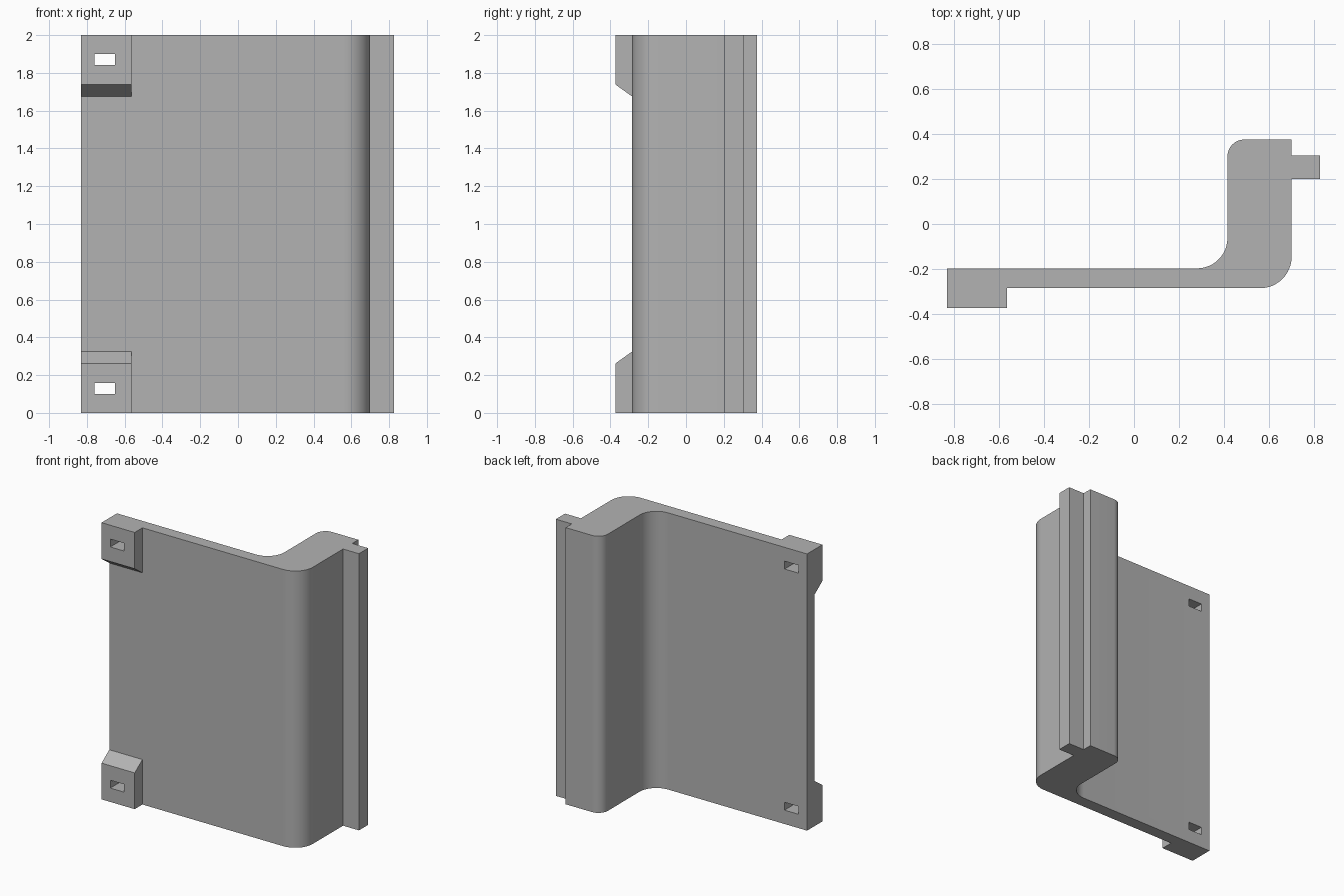
import bpy, bmesh, math
from mathutils import Vector

cube = bpy.data.objects.get("Cube")
if cube:
    bpy.data.objects.remove(cube, do_unlink=True)

GREY = (0.45, 0.45, 0.45, 1)
grey = bpy.data.materials.new("plain grey")
grey.use_nodes = True
grey.diffuse_color = GREY
grey.node_tree.nodes["Principled BSDF"].inputs["Base Color"].default_value = GREY


def arc(cx, cy, r, start, end, steps=12):
    """Points along a circular corner, angles in degrees."""
    angles = [math.radians(start + (end - start) * i / steps) for i in range(steps + 1)]
    return [(cx + r * math.cos(a), cy + r * math.sin(a)) for a in angles]


def extrude(name, points, offset):
    """Solid made by sweeping a flat outline along an offset."""
    bm = bmesh.new()
    face = bm.faces.new([bm.verts.new(p) for p in points])
    swept = bmesh.ops.extrude_face_region(bm, geom=[face])["geom"]
    verts = [v for v in swept if isinstance(v, bmesh.types.BMVert)]
    bmesh.ops.translate(bm, verts=verts, vec=Vector(offset))
    bmesh.ops.recalc_face_normals(bm, faces=bm.faces)
    mesh = bpy.data.meshes.new(name)
    bm.to_mesh(mesh)
    bm.free()
    mesh.materials.append(grey)
    obj = bpy.data.objects.new(name, mesh)
    bpy.context.collection.objects.link(obj)
    return obj


def combine(target, tool, operation):
    """Apply a boolean and discard the tool."""
    mod = target.modifiers.new(operation, "BOOLEAN")
    mod.operation, mod.object, mod.solver = operation, tool, "EXACT"
    bpy.context.view_layer.objects.active = target
    bpy.ops.object.modifier_apply(modifier=mod.name)
    bpy.data.objects.remove(tool, do_unlink=True)


HEIGHT = 2.0
LEFT, PAD_EDGE = -0.83, -0.565
FRONT, BACK, PAD_FRONT = -0.285, -0.197, -0.373

# Panel: thin plate curving back into a thick flange with a tongue
outline = [(LEFT, FRONT)]
outline += arc(0.56, FRONT + 0.14, 0.14, -90, 0)
outline += [(0.70, 0.20), (0.827, 0.20), (0.827, 0.305), (0.70, 0.305), (0.70, 0.375)]
outline += arc(0.49, 0.30, 0.075, 90, 180)
outline += arc(0.28, BACK + 0.135, 0.135, 0, -90)
outline += [(LEFT, BACK)]
panel = extrude("bracket_panel", [(x, y, 0) for x, y in outline], (0, 0, HEIGHT))

# Mounting pads with a sloped inner end, mirrored top and bottom
inset = FRONT + 0.04
for flip in (False, True):
    side = [(PAD_FRONT, 0), (PAD_FRONT, 0.262), (FRONT, 0.325), (inset, 0.325), (inset, 0)]
    slot = [(-0.5, 0.10), (-0.5, 0.157), (0, 0.157), (0, 0.10)]
    if flip:
        side = [(y, HEIGHT - z) for y, z in side]
        slot = [(y, HEIGHT - z) for y, z in slot]
    pad = extrude("mounting_pad", [(LEFT, y, z) for y, z in side], (PAD_EDGE - LEFT, 0, 0))
    combine(panel, pad, "UNION")
    # Rectangular slot through pad and plate
    cutter = extrude("slot_cutter", [(-0.76, y, z) for y, z in slot], (0.11, 0, 0))
    combine(panel, cutter, "DIFFERENCE")

# Smooth the rounded corners, keep the edges crisp
bpy.ops.object.select_all(action="DESELECT")
panel.select_set(True)
bpy.context.view_layer.objects.active = panel
bpy.ops.object.shade_smooth_by_angle(angle=math.radians(30))
